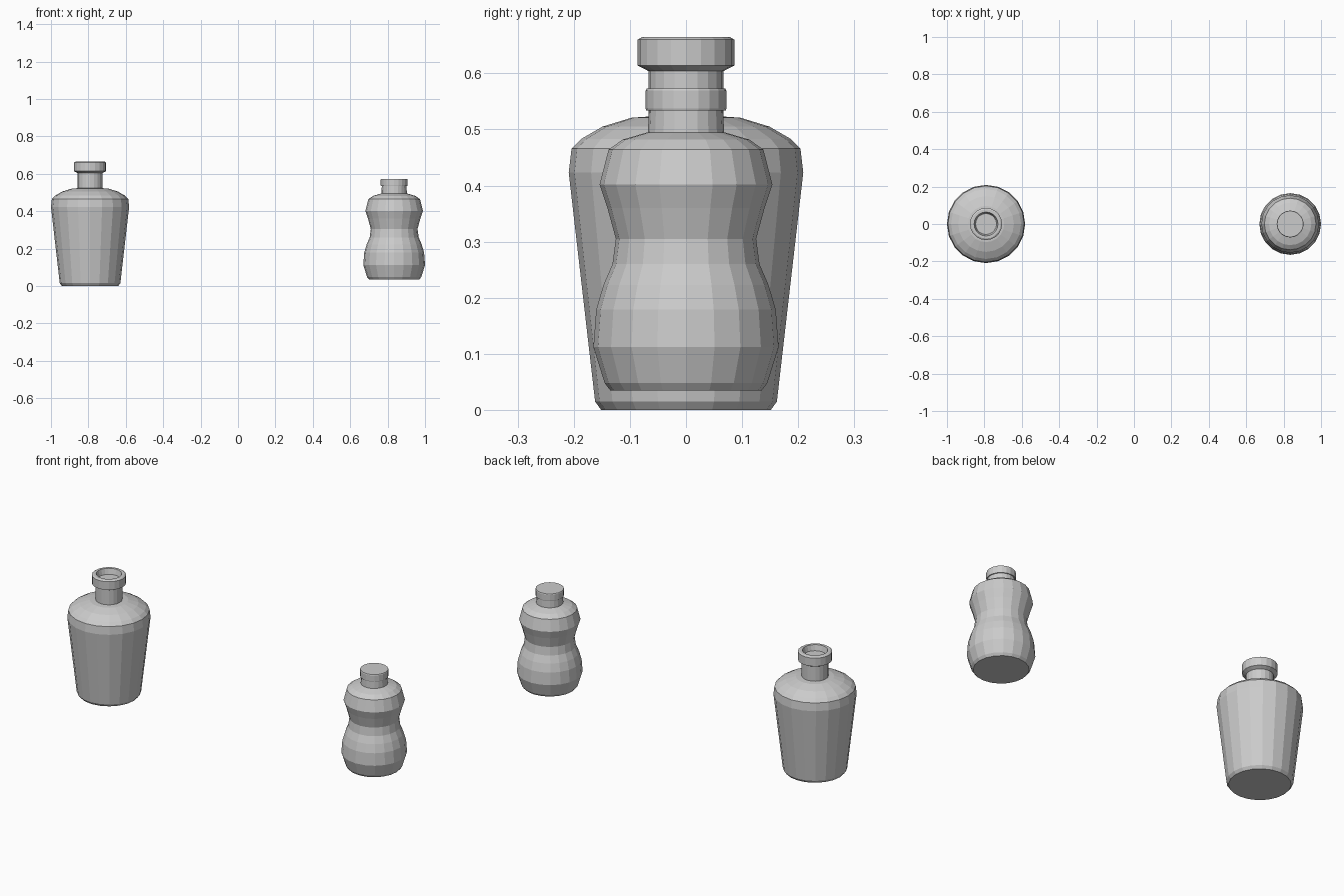
import bpy, bmesh
from math import cos, sin, tau


def lathe(name, profile, x, sides):
    """Revolve (radius, z) points around a vertical axis and cap both ends."""
    bm = bmesh.new()
    rings = [[bm.verts.new((r * cos(tau * i / sides), r * sin(tau * i / sides), z))
              for i in range(sides)] for r, z in profile]
    for a, b in zip(rings, rings[1:]):
        for i in range(sides):
            j = (i + 1) % sides
            bm.faces.new((a[i], a[j], b[j], b[i]))
    bm.faces.new(rings[0][::-1])
    bm.faces.new(rings[-1])
    mesh = bpy.data.meshes.new(name)
    bm.to_mesh(mesh)
    bm.free()
    obj = bpy.data.objects.new(name, mesh)
    obj.location.x = x
    bpy.context.collection.objects.link(obj)
    return obj


# Tapered bottle: body, shoulder, neck, flared lip and recessed mouth
lathe("tapered_bottle", [
    (0.151, 0.0), (0.162, 0.015), (0.209, 0.423), (0.204, 0.466),
    (0.187, 0.483), (0.149, 0.505), (0.097, 0.521), (0.067, 0.523),
    (0.067, 0.604), (0.086, 0.614), (0.086, 0.660), (0.078, 0.665),
    (0.064, 0.665), (0.056, 0.635)], -0.791, 20)

# Waisted bottle: two bulges with a pinched grip, shoulder and neck
lathe("waisted_bottle", [
    (0.135, 0.035), (0.145, 0.048), (0.165, 0.112), (0.160, 0.179),
    (0.147, 0.223), (0.131, 0.260), (0.125, 0.305), (0.140, 0.360),
    (0.154, 0.402), (0.138, 0.464), (0.113, 0.482), (0.068, 0.495),
    (0.066, 0.536)], 0.835, 20)

# Screw cap on the waisted bottle
lathe("bottle_cap", [
    (0.071, 0.534), (0.072, 0.537), (0.072, 0.569), (0.070, 0.573)], 0.835, 20)
